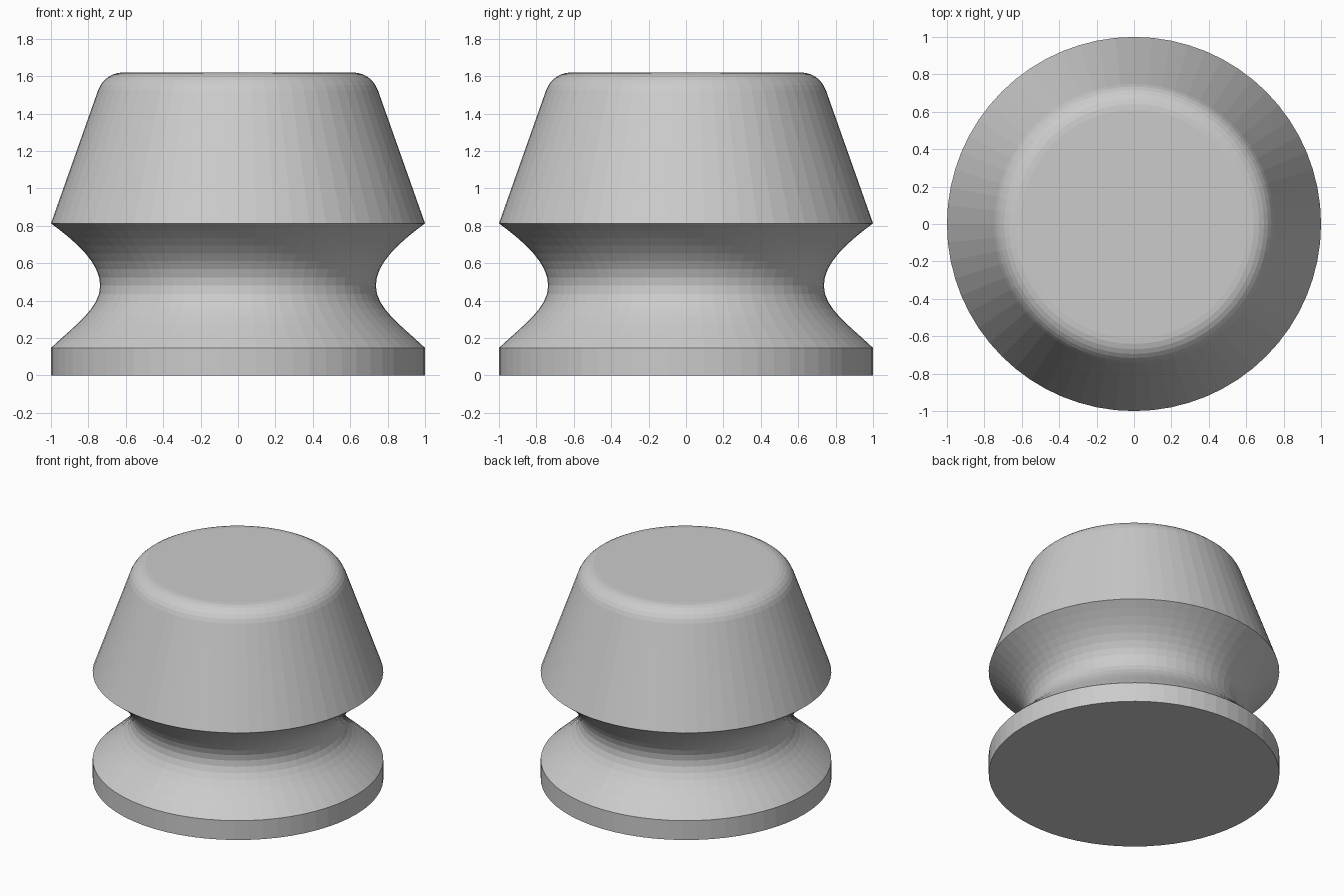
import bpy, bmesh, math
from mathutils import Vector
from mathutils.geometry import interpolate_bezier

if "Cube" in bpy.data.objects:
    bpy.data.objects.remove(bpy.data.objects["Cube"])

SEGMENTS = 64


def curve(a, b, c, d, n):
    """Points along a bezier in the (radius, height) plane."""
    pts = interpolate_bezier(*[Vector((r, 0, z)) for r, z in (a, b, c, d)], n)
    return [(p.x, p.z) for p in pts]


def lathe(name, profile):
    """Revolve a (radius, height) profile and cap both ends."""
    bm = bmesh.new()
    rings = []
    for r, z in profile:
        rings.append([bm.verts.new((r * math.cos(2 * math.pi * i / SEGMENTS),
                                    r * math.sin(2 * math.pi * i / SEGMENTS), z))
                      for i in range(SEGMENTS)])
    for low, high in zip(rings, rings[1:]):
        for i in range(SEGMENTS):
            j = (i + 1) % SEGMENTS
            bm.faces.new((low[i], low[j], high[j], high[i]))
    bm.faces.new(rings[0][::-1])
    bm.faces.new(rings[-1])
    mesh = bpy.data.meshes.new(name)
    bm.to_mesh(mesh)
    bm.free()
    obj = bpy.data.objects.new(name, mesh)
    bpy.context.collection.objects.link(obj)
    return obj


# Base rim, then the concave waist
profile = [(1.0, 0.0)]
profile += curve((1.0, 0.147), (0.87, 0.27), (0.737, 0.36), (0.737, 0.48), 9)
profile += curve((0.737, 0.48), (0.737, 0.60), (0.86, 0.71), (1.0, 0.813), 9)[1:]
# Tapered head with a rounded shoulder
profile += curve((0.748, 1.525), (0.725, 1.585), (0.675, 1.62), (0.61, 1.62), 7)

lathe("waisted_knob", profile)
